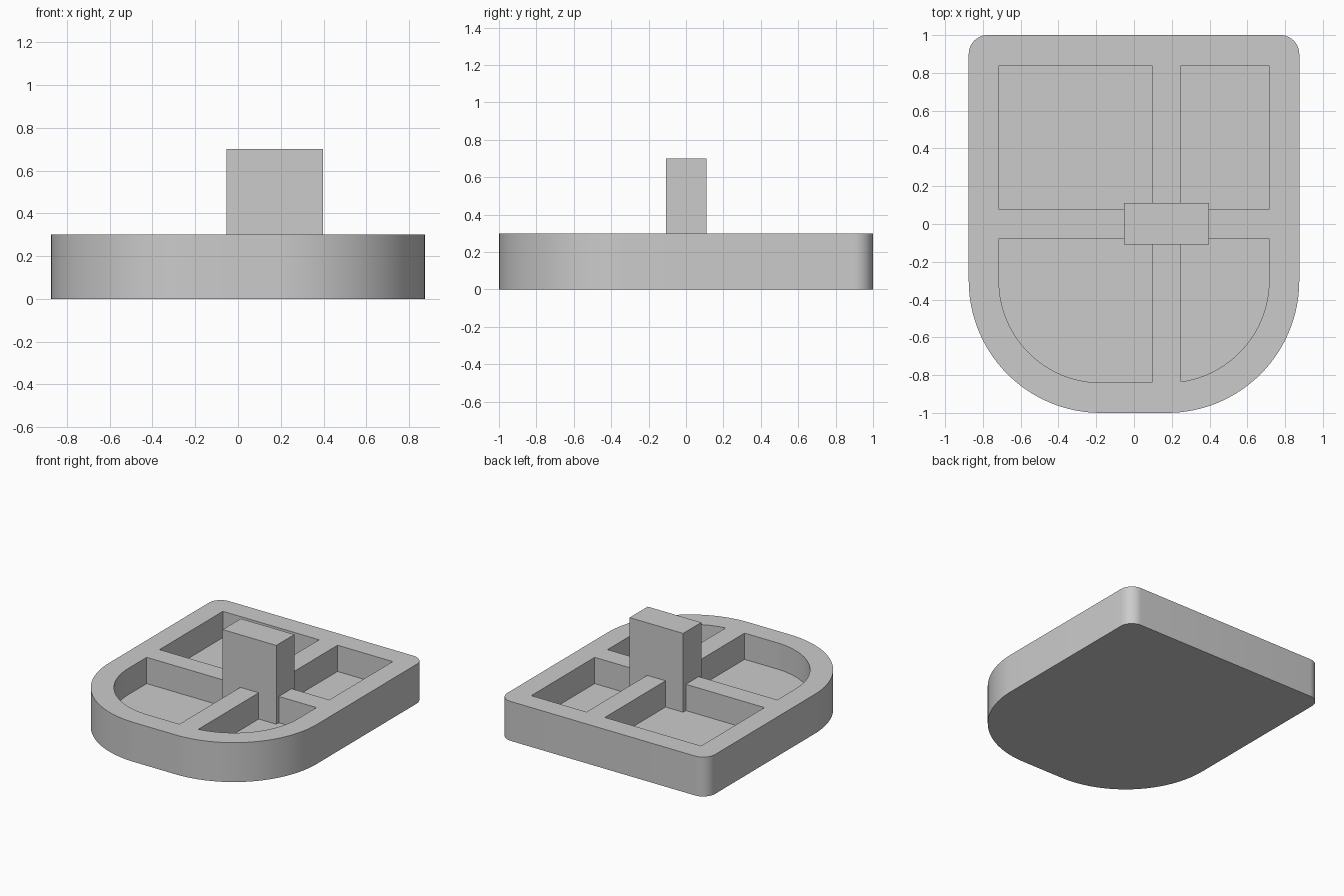
import bpy, bmesh, math

if "Cube" in bpy.data.objects:
    bpy.data.objects.remove(bpy.data.objects["Cube"])

grey = bpy.data.materials.new("light grey")
grey.diffuse_color = (0.6, 0.6, 0.6, 1)
grey.use_nodes = True
grey.node_tree.nodes["Principled BSDF"].inputs["Base Color"].default_value = grey.diffuse_color


def arc(cx, cy, r, a0, a1, n=24):
    """Points along a circular arc, angles in degrees."""
    return [(cx + r * math.cos(math.radians(a0 + (a1 - a0) * i / n)),
             cy + r * math.sin(math.radians(a0 + (a1 - a0) * i / n))) for i in range(n + 1)]


def rect(x0, x1, y0, y1):
    return [(x0, y0), (x1, y0), (x1, y1), (x0, y1)]


def prisms(name, outlines, z0, z1):
    """Extrude counter-clockwise outlines from z0 to z1 into one object."""
    bm = bmesh.new()
    for pts in outlines:
        low = [bm.verts.new((x, y, z0)) for x, y in pts]
        high = [bm.verts.new((x, y, z1)) for x, y in pts]
        bm.faces.new(low[::-1])
        bm.faces.new(high)
        for i in range(len(pts)):
            j = (i + 1) % len(pts)
            bm.faces.new((low[i], low[j], high[j], high[i]))
    mesh = bpy.data.meshes.new(name)
    bm.to_mesh(mesh)
    bm.free()
    mesh.materials.append(grey)
    obj = bpy.data.objects.new(name, mesh)
    bpy.context.collection.objects.link(obj)
    return obj


W, R, WALL, FLOOR, TOP = 0.875, 0.70, 0.16, 0.10, 0.30
ax, ay = W - R, -1 + R              # centres of the large front corners
ix, iy, ir = W - WALL, 1 - WALL, R - WALL
rx0, rx1, ry = 0.095, 0.25, 0.077   # rib edges

# Tray body: small rear corners, large front corners
c = 0.1
body = (arc(W - c, 1 - c, c, 0, 90, 12) + arc(-W + c, 1 - c, c, 90, 180, 12)
        + arc(-ax, ay, R, 180, 270, 32) + arc(ax, ay, R, 270, 360, 32))
tray = prisms("tray", [body], 0, TOP)

# Four pockets that leave the rim and the crossing ribs
cut_angle = -math.degrees(math.acos((rx1 - ax) / ir))
pockets = [
    rect(-ix, rx0, ry, iy),
    rect(rx1, ix, ry, iy),
    [(rx0, -ry), (-ix, -ry)] + arc(-ax, ay, ir, 180, 270, 32) + [(rx0, -iy)],
    [(ix, -ry), (rx1, -ry)] + arc(ax, ay, ir, cut_angle, 0, 32),
]
cutter = prisms("pocket_cutter", pockets, FLOOR, TOP + 0.2)
cutter.hide_render = True
mod = tray.modifiers.new("pockets", 'BOOLEAN')
mod.operation = 'DIFFERENCE'
mod.solver = 'EXACT'
mod.object = cutter
bpy.context.view_layer.objects.active = tray
tray.select_set(True)
bpy.ops.object.modifier_apply(modifier=mod.name)
bpy.data.objects.remove(cutter, do_unlink=True)
bpy.ops.object.shade_smooth_by_angle(angle=math.radians(30))

# Upright post over the rib crossing, reaching the pocket floor
prisms("post", [rect(-0.053, 0.398, -0.108, 0.11)], FLOOR - 0.02, 0.70)
